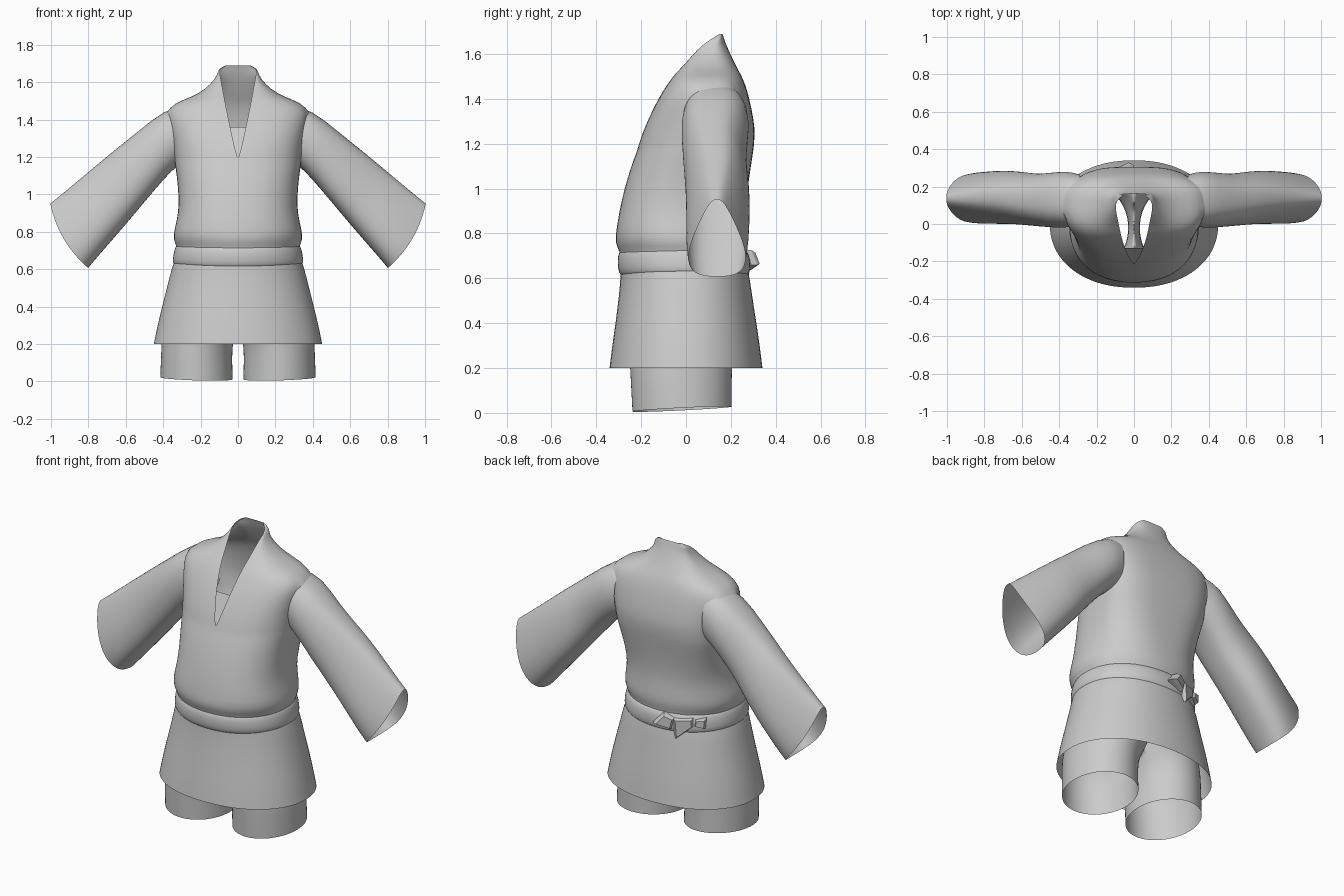
import bpy, bmesh, math
from mathutils import Vector

if "Cube" in bpy.data.objects:
    bpy.data.objects.remove(bpy.data.objects["Cube"])


def make(name, verts, faces, smooth=True, mirror=False, subsurf=1, drop=None):
    """Build a mesh object; drop(face) picks faces to delete for openings."""
    bm = bmesh.new()
    vs = [bm.verts.new(v) for v in verts]
    for f in faces:
        bm.faces.new([vs[i] for i in f])
    if drop:
        bmesh.ops.delete(bm, geom=[f for f in bm.faces if drop(f)], context='FACES')
    bmesh.ops.remove_doubles(bm, verts=bm.verts, dist=1e-4)
    bmesh.ops.recalc_face_normals(bm, faces=bm.faces)
    for f in bm.faces:
        f.smooth = smooth
    me = bpy.data.meshes.new(name)
    bm.to_mesh(me)
    bm.free()
    ob = bpy.data.objects.new(name, me)
    bpy.context.collection.objects.link(ob)
    if mirror:
        m = ob.modifiers.new("mirror", 'MIRROR')
        m.merge_threshold = 0.001
    if subsurf:
        s = ob.modifiers.new("smooth", 'SUBSURF')
        s.levels = s.render_levels = subsurf
    return ob


def loft(name, rings, **kw):
    """Skin a list of equally long point rows."""
    n = len(rings[0])
    faces = [(r * n + i, r * n + i + 1, (r + 1) * n + i + 1, (r + 1) * n + i)
             for r in range(len(rings) - 1) for i in range(n - 1)]
    return make(name, [p for r in rings for p in r], faces, **kw)


def spow(v, p):
    return math.copysign(abs(v) ** p, v)


def body_ring(z, w, yf, yb, pf=.93, pb=.93, v=0.0, n=40):
    """Body cross-section starting and ending at the front, v = half neck gap."""
    pts = []
    for i in range(n + 1):
        a = -math.pi / 2 + 2 * math.pi * i / n
        p = pb if math.sin(a) > 0 else pf
        c, s = spow(math.cos(a), p), spow(math.sin(a), p)
        if abs(math.cos(a)) < 1e-6:
            c = 0.0
        y = (yf + yb) / 2 + (yb - yf) / 2 * s
        if s < 0:
            sign = 1 if i < n / 2 else -1
            x = sign * v + (w - v) * c
        else:
            x = w * c
        pts.append((x, y, z))
    return pts


# Jacket body: hem, waist, chest, shoulders and collar, with V neck
# height, half width, front, back, back roundness (1 = ellipse)
profile = [
    (.20, .452, -.342, .342, .93), (.30, .432, -.330, .330, .93), (.40, .407, -.315, .315, .93),
    (.52, .376, -.300, .296, .93), (.60, .357, -.293, .285, .93),
    (.64, .342, -.292, .275, .93), (.70, .328, -.292, .268, .93), (.725, .330, -.300, .270, .93),
    (.76, .347, -.317, .280, .9), (.81, .342, -.312, .280, .87), (.90, .318, -.298, .268, .8),
    (1.0, .318, -.275, .275, .72), (1.10, .328, -.245, .290, .65), (1.165, .338, -.220, .300, .62),
    (1.19, .340, -.212, .303, .62), (1.215, .343, -.204, .305, .62),
    (1.27, .350, -.185, .308, .62), (1.36, .366, -.145, .292, .62), (1.44, .382, -.100, .273, .65),
    (1.49, .340, -.065, .254, .7), (1.52, .250, -.040, .238, .75), (1.56, .177, 0, .217, .8),
    (1.62, .120, .050, .188, .87), (1.655, .108, .095, .174, .87), (1.675, .098, .125, .168, .87),
    (1.69, .065, .152, .162, .87)]
rings = []
for z, w, yf, yb, pb in profile:
    v = 0.1 * min(1, max(0, (z - 1.19) / .47)) ** .85
    rings.append(body_ring(z, w, yf, yb, .93 if z < .8 else .85, pb, min(v, w - .005)))


def armhole(f):
    c = f.calc_center_median()
    return abs(c.x) > .32 and 1.2 < c.z < 1.41 and .03 < c.y < .22


loft("jacket_body", rings, drop=armhole)

# Sleeves: top and bottom edge points, depth range, pear factor
sections = [
    ((.29, 1.472), (.29, 1.17), -.005, .265, 0), ((.39, 1.458), (.345, 1.14), -.025, .288, 0),
    ((.55, 1.325), (.45, 1.018), -.02, .270, .25), ((.66, 1.238), (.54, .91), -.013, .285, .4),
    ((.76, 1.155), (.62, .815), -.008, .298, .55),
    ((.93, 1.012), (.755, .66), -.012, .290, .9), ((1.004, .953), (.80, .606), .00, .276, 1)]
rings = []
for top, bot, y0, y1, k in sections:
    ring = []
    for i in range(29):
        a = 2 * math.pi * i / 28
        t = (1 + math.sin(a)) / 2
        half = (y1 - y0) / 2 * spow(math.cos(a), .75) * (1 + .25 * k - .85 * k * t)
        bulge = .14 * t * (1 - t) * max(0, k - .5) * 2
        ring.append((bot[0] + (top[0] - bot[0]) * t + bulge * .86, (y0 + y1) / 2 + half,
                     bot[1] + (top[1] - bot[1]) * t - bulge * .5))
    rings.append(ring)
loft("sleeves", rings, mirror=True)

# Belt band around the waist, riding slightly higher at the sides
belt = [(.612, .340, -.288, .274), (.622, .351, -.300, .285), (.665, .347, -.307, .288),
        (.705, .338, -.304, .283), (.720, .326, -.294, .270)]
loft("belt", [[(x, y, z + .1 * x * x) for x, y, z in body_ring(*b)] for b in belt])

# Belt knot: three flat wedges at the back, left of centre
knot = {"knot_loop": [(-.15, .66), (-.09, .725), (-.03, .70), (-.05, .63)],
        "knot_tail": [(-.04, .70), (.075, .71), (.08, .66), (-.03, .57)],
        "knot_end": [(.085, .70), (.145, .71), (.14, .65), (.08, .66)]}
for name, poly in knot.items():
    mid = sum((Vector(p) for p in poly), Vector((0, 0))) / 4
    verts = []
    for depth, scale in ((-.03, 1), (.0, 1), (.02, .75)):
        for p in poly:
            u, z = mid + (Vector(p) - mid) * scale
            verts.append((-.14 - .9 * u - .42 * depth, .255 - .42 * u + .9 * depth, z))
    faces = [(r * 4 + i, r * 4 + (i + 1) % 4, r * 4 + 4 + (i + 1) % 4, r * 4 + 4 + i)
             for r in range(2) for i in range(4)]
    make(name, verts, faces + [(3, 2, 1, 0), (8, 9, 10, 11)], smooth=False, subsurf=0)

# Undershirt panel showing in the V neck
make("undershirt_panel", [(-.055, -.128, 1.36), (.055, -.128, 1.36), (.012, -.208, 1.18),
                          (-.012, -.208, 1.18)], [(0, 1, 2, 3)], smooth=False, subsurf=0)

# Short trousers: one leg rising into half a waist, mirrored
legs = [(0, .222, .194, -.24, .205), (.10, .222, .192, -.245, .205), (.20, .220, .190, -.25, .205),
        (.27, .205, .198, -.255, .215), (.32, .180, .205, -.26, .225),
        (.42, .100, .270, -.265, .245), (.60, 0, .325, -.275, .26)]
rings = []
for z, cx, rx, yf, yb in legs:
    ring = []
    for i in range(33):
        a = 2 * math.pi * i / 32
        x = max(0, cx + rx * math.cos(a))
        y = (yf + yb) / 2 + (yb - yf) / 2 * math.sin(a)
        tilt = .05 * (y + .24) + .03 * (x - .03) if z == 0 else 0
        ring.append((x, y, z + tilt))
    rings.append(ring)
loft("short_trousers", rings, mirror=True,
     drop=lambda f: all(v.co.x < 1e-4 for v in f.verts))
